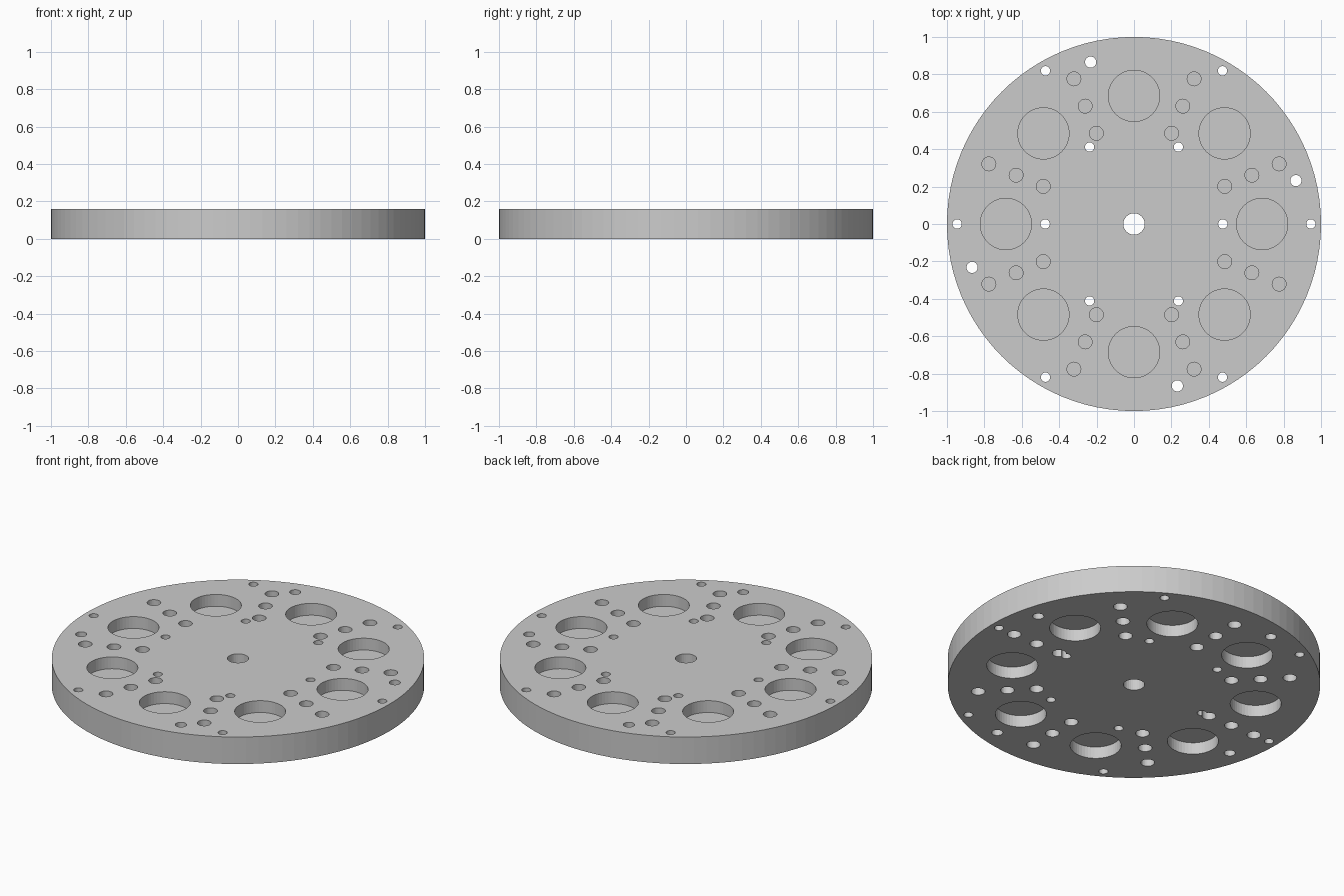
import bpy, bmesh
from math import radians, cos, sin
from mathutils import Matrix

cube = bpy.data.objects.get("Cube")
if cube:
    bpy.data.objects.remove(cube, do_unlink=True)

THICK = 0.16     # plate thickness
DEPTH = 0.07     # depth of the blind pockets and holes

grey = bpy.data.materials.new("plain grey")
grey.use_nodes = True
colour = (0.6, 0.6, 0.6, 1)
grey.diffuse_color = colour
grey.node_tree.nodes["Principled BSDF"].inputs["Base Color"].default_value = colour


def cylinders(name, specs, z0, z1):
    """One object of upright cylinders; specs are (x, y, radius, sides)."""
    bm = bmesh.new()
    for x, y, r, sides in specs:
        bmesh.ops.create_cone(bm, cap_ends=True, segments=sides, radius1=r, radius2=r,
                              depth=z1 - z0, matrix=Matrix.Translation((x, y, (z0 + z1) / 2)))
    mesh = bpy.data.meshes.new(name)
    bm.to_mesh(mesh)
    bm.free()
    mesh.materials.append(grey)
    obj = bpy.data.objects.new(name, mesh)
    bpy.context.collection.objects.link(obj)
    return obj


def ring(count, start, distance, radius, sides=32):
    """Evenly spaced holes on a circle, starting at an angle in degrees."""
    angles = [radians(start + i * 360 / count) for i in range(count)]
    return [(distance * cos(a), distance * sin(a), radius, sides) for a in angles]


def face_pattern(start):
    """Eight large pockets with rows of three small blind holes between them."""
    specs = ring(8, start, 0.685, 0.137, 48)
    for distance in (0.525, 0.682, 0.84):
        specs += ring(8, start + 22.5, distance, 0.037)
    return specs


# Round plate
plate = cylinders("round_plate", [(0, 0, 1, 96)], 0, THICK)

# Holes right through: centre bore, inner and outer bolt circles, dowel holes
through = [(0, 0, 0.057, 32)]
through += ring(6, 0, 0.475, 0.025, 24)
through += ring(6, 0, 0.946, 0.025, 24)
through += ring(4, 15, 0.896, 0.03, 24)

cutters = [
    cylinders("through_hole_cutter", through, -0.1, THICK + 0.1),
    cylinders("top_pocket_cutter", face_pattern(0), THICK - DEPTH, THICK + 0.1),
    # The underside repeats the pattern half a step round
    cylinders("bottom_pocket_cutter", face_pattern(22.5), -0.1, DEPTH),
]

# Cut the holes, then discard the cutters
bpy.context.view_layer.objects.active = plate
for cutter in cutters:
    cutter.hide_render = True
    mod = plate.modifiers.new(cutter.name, 'BOOLEAN')
    mod.operation = 'DIFFERENCE'
    mod.solver = 'EXACT'
    mod.object = cutter
    bpy.ops.object.modifier_apply(modifier=mod.name)
    bpy.data.objects.remove(cutter, do_unlink=True)
